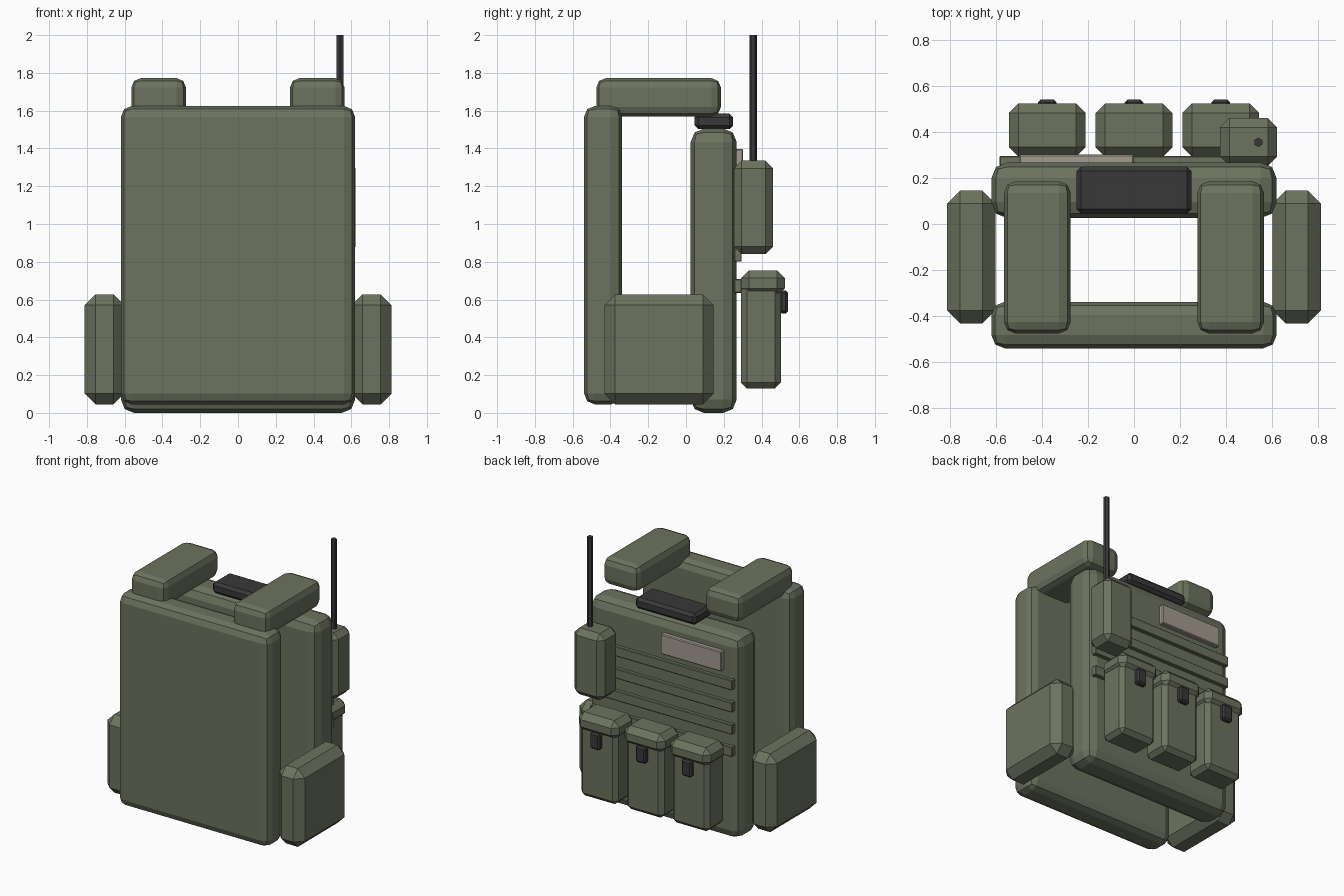
import bpy, bmesh, math

if "Cube" in bpy.data.objects:
    bpy.data.objects.remove(bpy.data.objects["Cube"])


def material(name, color):
    m = bpy.data.materials.new(name)
    m.diffuse_color = (*color, 1)
    m.use_nodes = True
    m.node_tree.nodes["Principled BSDF"].inputs["Base Color"].default_value = m.diffuse_color
    return m


GREEN = material("olive_green", (0.150, 0.170, 0.114))
DARK = material("dark_plastic", (0.042, 0.040, 0.041))
LABEL = material("pale_label", (0.36, 0.33, 0.28))


def box(name, x, y, z, mat, bevel=0.0, segments=1):
    """Chamfered box given by its (min, max) extent on each axis."""
    bm = bmesh.new()
    bmesh.ops.create_cube(bm, size=1)
    for v in bm.verts:
        v.co = [lim[0] if c < 0 else lim[1] for c, lim in zip(v.co, (x, y, z))]
    if bevel:
        bmesh.ops.bevel(bm, geom=bm.edges[:], offset=bevel, segments=segments,
                        profile=0.5, affect='EDGES')
    me = bpy.data.meshes.new(name)
    bm.to_mesh(me)
    bm.free()
    me.materials.append(mat)
    ob = bpy.data.objects.new(name, me)
    bpy.context.collection.objects.link(ob)
    return ob


# Front and back armour panels
box("front_panel", (-0.62, 0.62), (-0.54, -0.338), (0.045, 1.625), GREEN, 0.058, 2)
box("back_panel", (-0.62, 0.62), (0.025, 0.268), (0, 1.505), GREEN, 0.07, 2)

# Shoulder pads and side pouches, mirrored
for side, s in (("left", -1), ("right", 1)):
    box(side + "_shoulder_pad", sorted((s * 0.275, s * 0.565)), (-0.475, 0.185),
        (1.57, 1.772), GREEN, 0.05, 2)
    box(side + "_side_pouch", sorted((s * 0.602, s * 0.812)), (-0.432, 0.146),
        (0.045, 0.627), GREEN, 0.057)

# Carry handle
box("carry_handle", (-0.25, 0.25), (0.045, 0.25), (1.502, 1.585), DARK, 0.02)

# Webbing strips and name plate on the back
for i in range(4):
    zc = 0.672 + i * 0.165
    box(f"webbing_strip_{i + 1}", (-0.585, 0.585), (0.255, 0.295),
        (zc - 0.036, zc + 0.036), GREEN, 0.004)
box("blank_plate", (-0.5, 0), (0.26, 0.302), (1.25, 1.398), LABEL, 0.006)

# Three lidded pouches with buckles
for i, xc in enumerate((-0.377, 0, 0.377), 1):
    box(f"back_pouch_{i}", (xc - 0.152, xc + 0.152), (0.292, 0.502),
        (0.13, 0.70), GREEN, 0.03)
    box(f"pouch_lid_{i}", (xc - 0.167, xc + 0.167), (0.292, 0.524),
        (0.617, 0.755), GREEN, 0.042)
    box(f"pouch_buckle_{i}", (xc - 0.041, xc + 0.041), (0.495, 0.54),
        (0.527, 0.647), DARK, 0.012)

# Radio pouch and antenna
box("radio_pouch", (0.374, 0.622), (0.253, 0.46), (0.84, 1.335), GREEN, 0.04)
bpy.ops.mesh.primitive_cylinder_add(vertices=6, radius=0.02, depth=0.7,
                                    location=(0.54, 0.355, 1.65))
antenna = bpy.context.object
antenna.name = "antenna"
antenna.data.materials.append(DARK)
